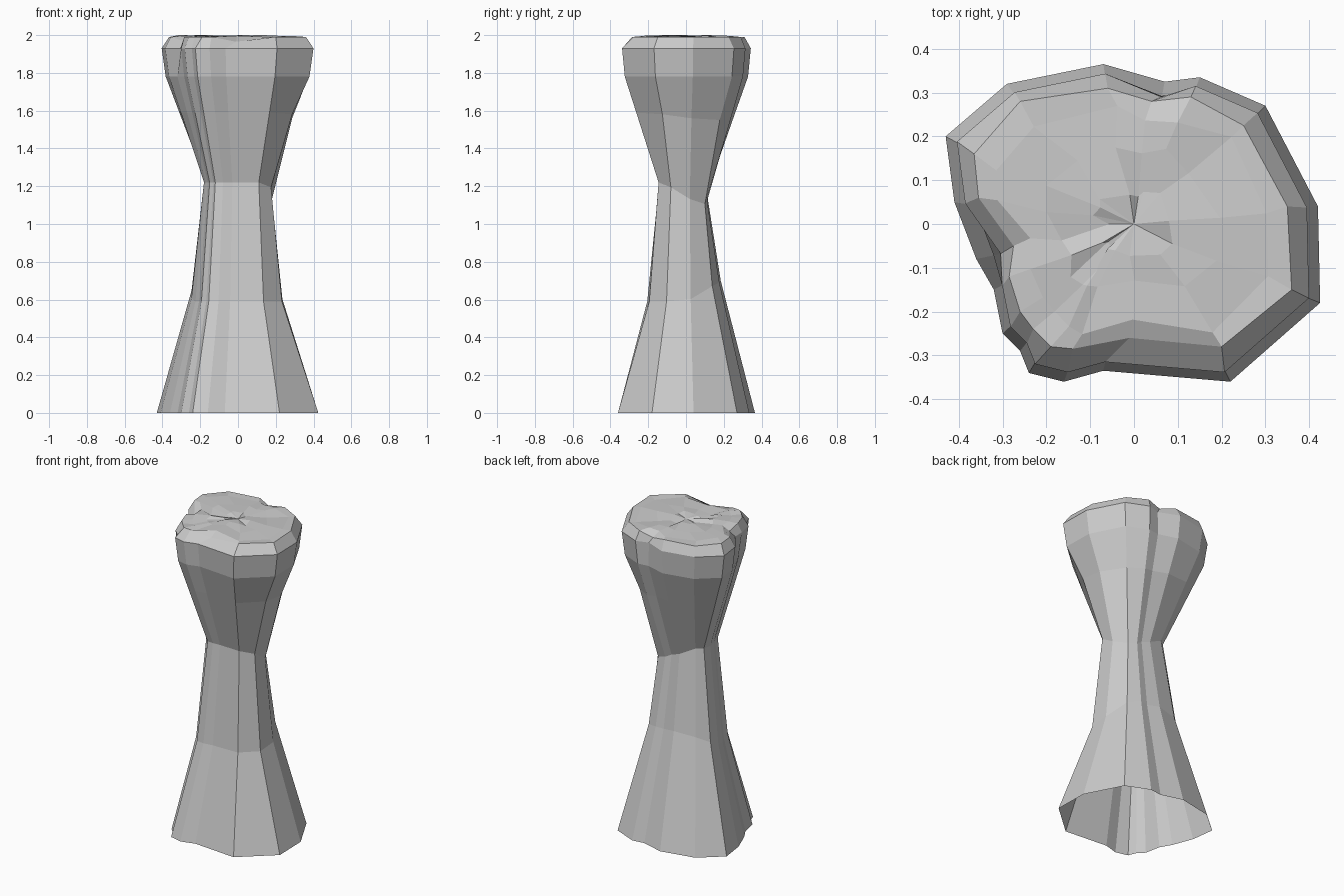
import bpy, bmesh, random
from mathutils import Vector

if "Cube" in bpy.data.objects:
    bpy.data.objects.remove(bpy.data.objects["Cube"])

random.seed(4)

# Plan outlines, clockwise seen from above: foot, waist and top edge
FOOT = [(-.43, .20), (-.29, .32), (-.07, .365), (.07, .325), (.15, .335), (.30, .27),
        (.42, .04), (.425, -.18), (.22, -.36), (-.07, -.335), (-.16, -.36), (-.24, -.34),
        (-.26, -.29), (-.30, -.25), (-.32, -.15), (-.36, -.08), (-.41, .05)]
WAIST = [(-.17, .06), (-.13, .09), (-.03, .11), (.03, .105), (.07, .112), (.13, .10),
         (.18, .02), (.175, -.08), (.11, -.145), (-.03, -.14), (-.08, -.142), (-.12, -.14),
         (-.13, -.125), (-.15, -.11), (-.16, -.07), (-.17, -.04), (-.18, .01)]
TOP = [(-.365, .16), (-.26, .28), (-.06, .31), (.04, .28), (.13, .29), (.25, .225),
       (.35, .04), (.36, -.15), (.20, -.28), (-.01, -.26), (-.14, -.285), (-.19, -.28),
       (-.23, -.24), (-.26, -.20), (-.285, -.12), (-.275, -.05), (-.355, .06)]
N = len(FOOT)
# Chips broken out of the upper edge: outline index -> inward scale at the rim
CHIPS = {3: .95, 15: .90}

foot = [Vector((x, y, 0)) for x, y in FOOT]
# The waist crease dips towards the back right
waist = [Vector((x, y, 1.22 - .12 * min(1, max(0, x * 3.5 + y * 5)))) for x, y in WAIST]
flare = [Vector((p.x * .89, p.y * .90, 1.78)) for p in foot]

# Lower bend, drawn in towards the waist
lower = []
for f, w in zip(foot, waist):
    p = f.lerp(w, .77 if f.x > .2 else .71)
    p.z = .59 + max(0, f.y) * .3
    lower.append(p)

# Upper bend, slightly hollow on the right
upper = []
for w, f in zip(waist, flare):
    p = w.lerp(f, .55 if f.x > .2 else .66)
    p.z = w.z + (1.78 - w.z) * .66
    upper.append(p)

rim, top = [], []
for i in range(N):
    k = .94 * CHIPS.get(i, 1)
    rim.append(Vector((foot[i].x * k, foot[i].y * k, 1.93)))
    top.append(Vector((*TOP[i], 1.965 if i in (3, 9, 15) else 1.99)))

# Uneven, nearly flat upper face
inner = [[Vector((p.x * s + random.uniform(-.015, .015),
                  p.y * s + random.uniform(-.015, .015),
                  2 - random.uniform(0, .018))) for p in top]
         for s in (.84, .55, .25)]
inner[0][0].z = 2

# Stone pillar shell, open underneath
bm = bmesh.new()
rings = [[bm.verts.new(p) for p in ring]
         for ring in (foot, lower, waist, upper, flare, rim, top, *inner)]
for a, b in zip(rings, rings[1:]):
    for i in range(N):
        j = (i + 1) % N
        bm.faces.new((a[j], a[i], b[i], b[j]))
centre = bm.verts.new((0, 0, 1.99))
for i in range(N):
    bm.faces.new((rings[-1][(i + 1) % N], rings[-1][i], centre))

mesh = bpy.data.meshes.new("stone_pillar")
bm.to_mesh(mesh)
bm.free()
pillar = bpy.data.objects.new("stone_pillar", mesh)
bpy.context.collection.objects.link(pillar)
